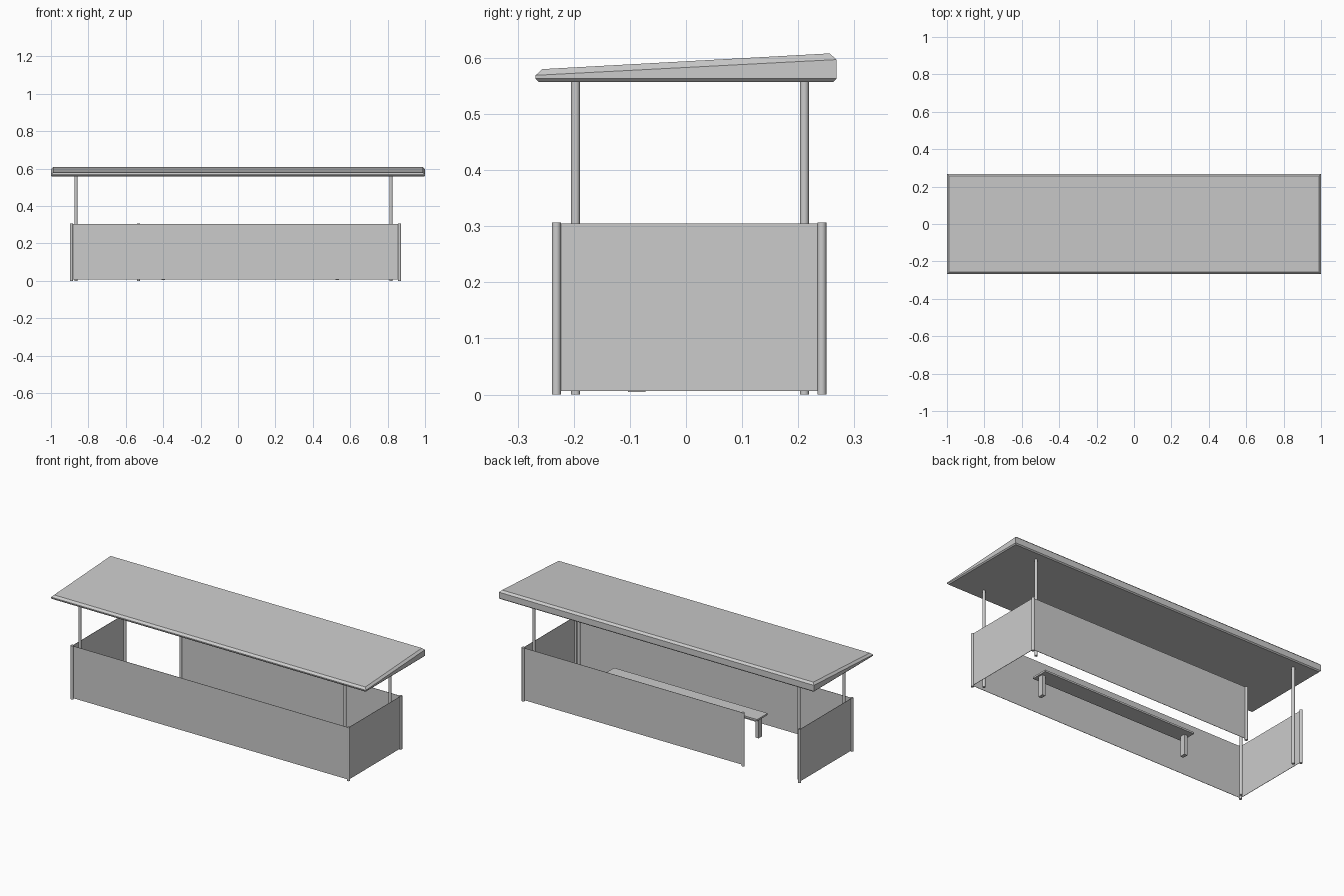
import bpy, bmesh

if "Cube" in bpy.data.objects:
    bpy.data.objects.remove(bpy.data.objects["Cube"])

def link(name, bm):
    bmesh.ops.recalc_face_normals(bm, faces=bm.faces)
    me = bpy.data.meshes.new(name)
    bm.to_mesh(me)
    bm.free()
    ob = bpy.data.objects.new(name, me)
    bpy.context.collection.objects.link(ob)
    return ob

def box(name, x0, x1, y0, y1, z0, z1):
    bm = bmesh.new()
    bmesh.ops.create_cube(bm, size=1)
    for v in bm.verts:
        v.co = (x1 if v.co.x > 0 else x0, y1 if v.co.y > 0 else y0, z1 if v.co.z > 0 else z0)
    return link(name, bm)

def pole(name, x, y, height, r=0.008):
    bm = bmesh.new()
    bmesh.ops.create_cone(bm, cap_ends=True, segments=24, radius1=r, radius2=r, depth=height)
    bmesh.ops.translate(bm, verts=bm.verts, vec=(x, y, height / 2))
    ob = link(name, bm)
    for f in ob.data.polygons:
        f.use_smooth = len(f.vertices) == 4

# Sloped roof slab: stacked rings of (inset, front z, back z) give bevelled edges
bm = bmesh.new()
rings = []
for i, zf, zb in [(0.006, 0.557, 0.557), (0, 0.563, 0.563), (0, 0.569, 0.597), (0.012, 0.580, 0.608)]:
    x, y = 1 - i, 0.268 - i
    rings.append([bm.verts.new(c) for c in ((-x, -y, zf), (x, -y, zf), (x, y, zb), (-x, y, zb))])
for a, b in zip(rings, rings[1:]):
    for k in range(4):
        n = (k + 1) % 4
        bm.faces.new((a[k], a[n], b[n], b[k]))
bm.faces.new(rings[0])
bm.faces.new(rings[-1])
link("roof", bm)

# Tall posts carrying the roof
for sx, x in (("left", -0.866), ("right", 0.818)):
    for sy, y in (("front", -0.197), ("back", 0.211)):
        pole(f"roof_post_{sy}_{sx}", x, y, 0.558)

# Short wall posts: corners plus the doorway edge
L, R, F, B, DOOR = -0.891, 0.864, -0.231, 0.242, -0.532
for sx, x in (("left", L), ("right", R)):
    for sy, y in (("front", F), ("back", B)):
        pole(f"wall_post_{sy}_{sx}", x, y, 0.307)
pole("door_post", DOOR, B, 0.307)

# Thin wall panels, leaving a doorway at the back left
t, z0, z1 = 0.001, 0.006, 0.305
box("front_wall", L, R, F - t, F + t, z0, z1)
box("back_wall", DOOR, R, B - t, B + t, z0, z1)
box("left_wall", L - t, L + t, F, B, z0, z1)
box("right_wall", R - t, R + t, F, B, z0, z1)

# Bench
box("bench_seat", -0.425, 0.55, -0.134, -0.038, 0.12, 0.13)
for side, x in (("left", -0.40), ("right", 0.53)):
    box(f"bench_leg_{side}", x - 0.01, x + 0.01, -0.103, -0.072, 0.005, 0.12)
